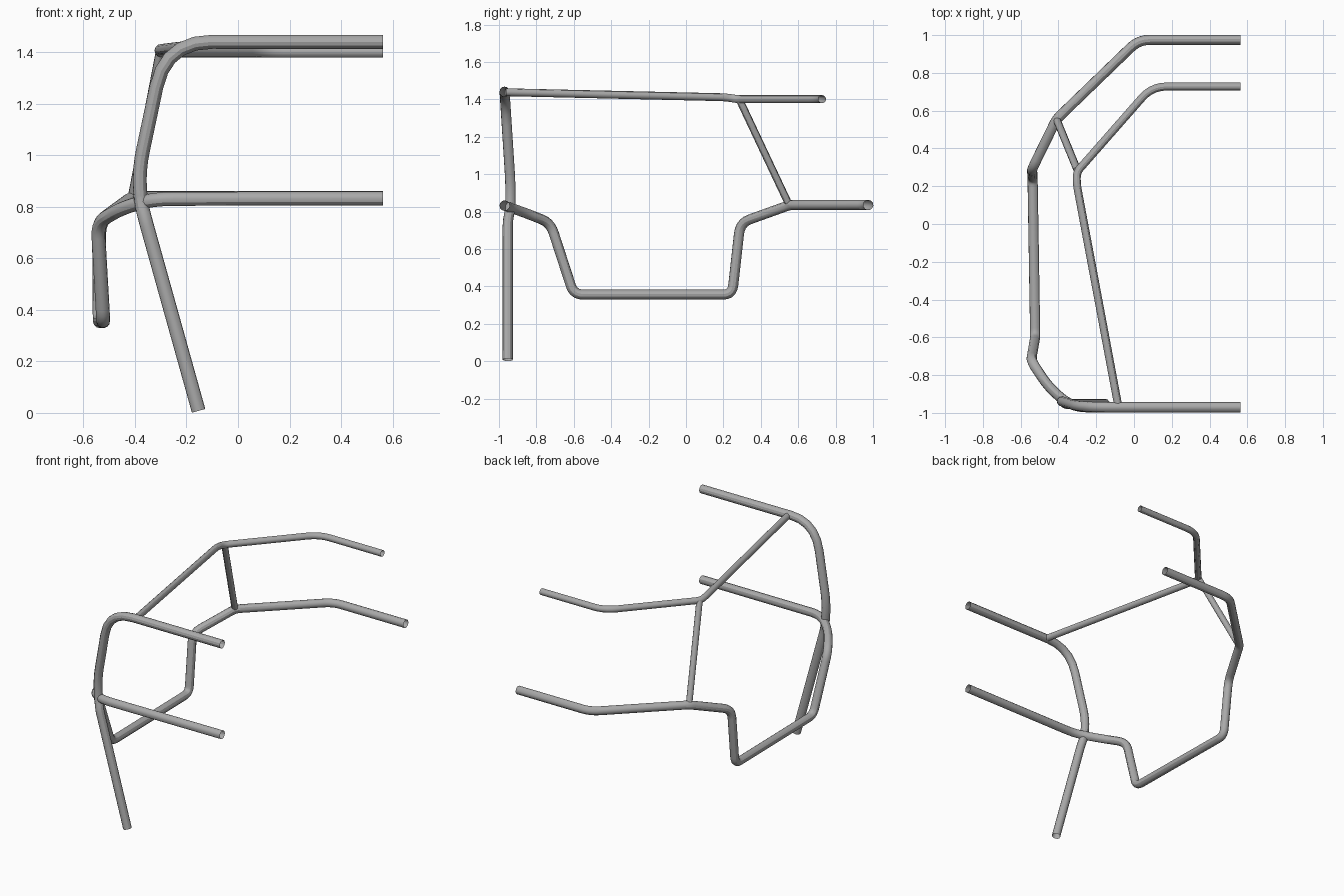
import bpy
from mathutils import Vector

cube = bpy.data.objects.get("Cube")
if cube:
    bpy.data.objects.remove(cube, do_unlink=True)

grey = bpy.data.materials.new("steel_grey")
grey.use_nodes = True
colour = (0.4, 0.4, 0.4, 1)
grey.diffuse_color = colour
grey.node_tree.nodes["Principled BSDF"].inputs["Base Color"].default_value = colour


def rounded_path(corners, steps=5):
    """Each corner is (x, y, z, bend); bend is the length trimmed off each leg."""
    pts = [Vector(c[:3]) for c in corners]
    path = [pts[0]]
    for i in range(1, len(pts) - 1):
        p, bend = pts[i], corners[i][3]
        a = p + (pts[i - 1] - p).normalized() * bend
        b = p + (pts[i + 1] - p).normalized() * bend
        for k in range(steps + 1):
            t = k / steps
            path.append(a * (1 - t) ** 2 + p * 2 * t * (1 - t) + b * t ** 2)
    path.append(pts[-1])
    return path


def tube(name, radius, corners):
    """Open-ended bent tube along the rounded path."""
    path = rounded_path(corners)
    curve = bpy.data.curves.new(name, "CURVE")
    curve.dimensions = "3D"
    curve.bevel_depth = radius
    curve.bevel_resolution = 4
    curve.use_fill_caps = False
    spline = curve.splines.new("POLY")
    spline.points.add(len(path) - 1)
    for point, co in zip(spline.points, path):
        point.co = (*co, 1)
    curve.materials.append(grey)
    obj = bpy.data.objects.new(name, curve)
    bpy.context.collection.objects.link(obj)
    bpy.ops.object.select_all(action="DESELECT")
    obj.select_set(True)
    bpy.context.view_layer.objects.active = obj
    bpy.ops.object.convert(target="MESH")
    bpy.ops.object.shade_smooth_by_angle()


END = 0.563

# Front hoop with its slanted leg
tube("front_hoop", 0.027, [
    (END, -0.97, 1.441, 0),
    (-0.28, -0.97, 1.441, 0.18),
    (-0.388, -0.937, 0.93, 0.09),
    (-0.375, -0.94, 0.81, 0.03),
    (-0.36, -0.953, 0.75, 0.03),
    (-0.153, -0.953, 0.008, 0)])

# Waist bar that dips around the door and runs to the rear
tube("waist_rail", 0.027, [
    (END, -0.97, 0.833, 0),
    (-0.33, -0.97, 0.831, 0.08),
    (-0.45, -0.865, 0.795, 0.06),
    (-0.545, -0.725, 0.74, 0.06),
    (-0.523, -0.6, 0.356, 0.05),
    (-0.537, 0.247, 0.356, 0.05),
    (-0.54, 0.29, 0.74, 0.06),
    (-0.41, 0.555, 0.835, 0.03),
    (0.025, 0.975, 0.835, 0.06),
    (END, 0.975, 0.835, 0)])

# Roof bar from the rear crossbar forward to the hoop
tube("roof_rail", 0.021, [
    (END, 0.728, 1.401, 0),
    (0.095, 0.728, 1.401, 0.08),
    (-0.303, 0.275, 1.401, 0.03),
    (-0.303, 0.21, 1.411, 0.03),
    (-0.083, -0.965, 1.438, 0)])

# Rear brace joining the roof and waist bars
tube("rear_brace", 0.02, [
    (-0.3, 0.285, 1.4, 0),
    (-0.408, 0.55, 0.838, 0)])
